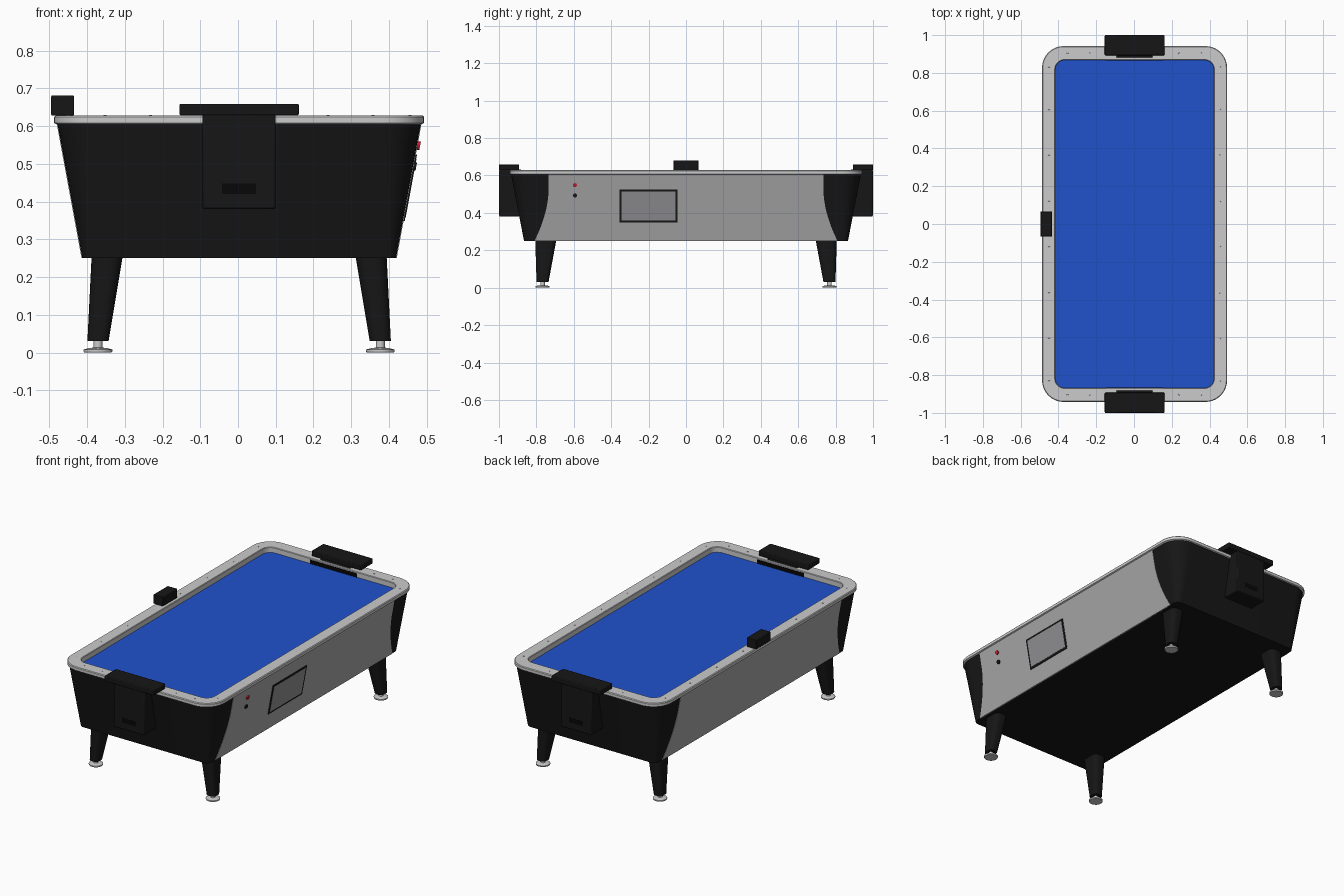
import bpy, bmesh, math
from mathutils import Matrix

if "Cube" in bpy.data.objects:
    bpy.data.objects.remove(bpy.data.objects["Cube"])

CX = 0.003                      # table centre in x
Z_BOT, Z_BODY, Z_RAIL, Z_PLAY = 0.25, 0.605, 0.628, 0.597


def material(name, r, g, b):
    m = bpy.data.materials.new(name)
    m.diffuse_color = (r, g, b, 1)
    m.use_nodes = True
    m.node_tree.nodes["Principled BSDF"].inputs["Base Color"].default_value = m.diffuse_color
    return m


BLACK = material("black", 0.008, 0.008, 0.008)
DARK = material("dark", 0.002, 0.002, 0.002)
SILVER = material("silver", 0.52, 0.52, 0.51)
PANEL = material("panel_grey", 0.40, 0.40, 0.40)
GLASS = material("screen_grey", 0.29, 0.29, 0.30)
BLUE = material("play_blue", 0.014, 0.085, 0.60)
RED = material("red", 0.6, 0.01, 0.03)


def finish(name, bm, mat, bevel=0):
    bmesh.ops.recalc_face_normals(bm, faces=bm.faces[:])
    me = bpy.data.meshes.new(name)
    bm.to_mesh(me)
    bm.free()
    ob = bpy.data.objects.new(name, me)
    bpy.context.collection.objects.link(ob)
    me.materials.append(mat)
    for p in me.polygons:
        p.use_smooth = True
    me.set_sharp_from_angle(angle=math.radians(30))
    if bevel:
        b = ob.modifiers.new("bevel", 'BEVEL')
        b.width, b.segments = bevel, 2
    return ob


def rrect(hx, hy, r, z, cx=CX, cy=0, n=10):
    pts = []
    for k, (sx, sy) in enumerate([(1, 1), (-1, 1), (-1, -1), (1, -1)]):
        for i in range(n + 1):
            a = math.pi / 2 * (k + i / n)
            pts.append((cx + sx * (hx - r) + r * math.cos(a),
                        cy + sy * (hy - r) + r * math.sin(a), z))
    return pts


def loft(name, loops, mat, cap_start=True, cap_end=True, closed=False):
    bm = bmesh.new()
    rings = [[bm.verts.new(p) for p in lp] for lp in loops]
    pairs = list(zip(rings, rings[1:])) + ([(rings[-1], rings[0])] if closed else [])
    for a, b in pairs:
        for i in range(len(a)):
            j = (i + 1) % len(a)
            bm.faces.new((a[i], a[j], b[j], b[i]))
    if cap_start and not closed:
        bm.faces.new(rings[0])
    if cap_end and not closed and len(rings) > 1:
        bm.faces.new(rings[-1])
    return finish(name, bm, mat)


def box(name, x, y, z, mat, bevel=0):
    bm = bmesh.new()
    mid = [(v[0] + v[1]) / 2 for v in (x, y, z)]
    size = [abs(v[1] - v[0]) for v in (x, y, z)]
    bmesh.ops.create_cube(bm, size=1, matrix=Matrix.Translation(mid) @ Matrix.Diagonal((*size, 1)))
    return finish(name, bm, mat, bevel)


def lathe(name, profile, x, y, mat, n=32):
    loops = [[(x + r * math.cos(t * math.tau / n), y + r * math.sin(t * math.tau / n), z)
              for t in range(n)] for r, z in profile]
    return loft(name, loops, mat)


def side_patch(name, pts, s, low, high, mat):
    # prism lying on the sloping side wall; pts are (y, z)
    def at(off):
        return [(CX + s * (0.4155 + (z - Z_BOT) * 0.1845 + off), y, z) for y, z in pts]
    return loft(name, [at(low), at(high)], mat)


# cabinet, tapering to sharper corners at the bottom
loft("cabinet", [rrect(0.4155, 0.866, 0.03, Z_BOT), rrect(0.481, 0.935, 0.11, Z_BODY)],
     BLACK, cap_end=False)

# grey side panels with curved ends
edge = [(0.735 + 0.075 * max(0, (0.52 - z) / 0.27) ** 1.8, z)
        for z in [Z_BOT + (Z_BODY - Z_BOT) * i / 16 for i in range(17)]]
outline = edge + [(-y, z) for y, z in reversed(edge)]
for s, side in ((1, "right"), (-1, "left")):
    side_patch(side + "_side_panel", outline, s, -0.004, 0.002, PANEL)

# top rail and playfield
loft("top_rail", [rrect(0.484, 0.936, 0.109, Z_BODY), rrect(0.490, 0.942, 0.115, Z_BODY + 0.003),
                  rrect(0.490, 0.942, 0.115, Z_RAIL - 0.004), rrect(0.486, 0.938, 0.111, Z_RAIL),
                  rrect(0.423, 0.871, 0.053, Z_RAIL), rrect(0.420, 0.868, 0.05, Z_RAIL - 0.003),
                  rrect(0.420, 0.868, 0.05, 0.585)], SILVER, closed=True)
loft("playfield", [rrect(0.422, 0.87, 0.05, 0.585), rrect(0.422, 0.87, 0.05, Z_PLAY)], BLUE)

# rail screws
screws = [(sx * 0.453, sy * y) for sx in (1, -1) for sy in (1, -1) for y in (0.12, 0.363, 0.605, 0.83)]
screws += [(sx * x, sy * 0.903) for sx in (1, -1) for sy in (1, -1) for x in (0.235, 0.355)]
for x, y in screws:
    lathe("rail_screw", [(0.005, Z_RAIL - 0.002), (0.004, Z_RAIL + 0.001)], CX + x, y, PANEL, 12)

# goal units at both ends
for s, end in ((-1, "front"), (1, "back")):
    box(end + "_goal_box", (CX - 0.097, CX + 0.097), (s * 0.88, s * 0.999), (0.38, 0.632), BLACK, 0.006)
    box(end + "_goal_cap", (CX - 0.158, CX + 0.158), (s * 0.893, s * 1.0), (Z_RAIL, 0.659), BLACK, 0.004)
    box(end + "_puck_return", (CX - 0.045, CX + 0.045), (s * 0.99, s * 0.9995), (0.42, 0.448), DARK)
    box(end + "_goal_slot", (CX - 0.15, CX + 0.15), (s * 0.866, s * 0.88), (Z_PLAY, 0.619), DARK)

# score counter on the left rail
box("score_counter", (-0.495, -0.434), (-0.066, 0.066), (Z_RAIL, 0.681), BLACK, 0.003)

# screen and buttons on the right side
y0, y1, z0, z1, w = -0.355, -0.045, 0.348, 0.524, 0.011
side_patch("screen_frame", [(y0, z0), (y1, z0), (y1, z1), (y0, z1)], 1, 0, 0.005, BLACK)
side_patch("screen", [(y0 + w, z0 + w), (y1 - w, z0 + w), (y1 - w, z1 - w), (y0 + w, z1 - w)],
           1, 0, 0.006, GLASS)
for name, z, mat in (("red_button", 0.548, RED), ("black_button", 0.493, BLACK)):
    ring = [(-0.594 + 0.011 * math.cos(t * math.tau / 24), z + 0.011 * math.sin(t * math.tau / 24))
            for t in range(24)]
    side_patch(name, ring, 1, 0, 0.009, mat)

# splayed tapered legs with levelling feet
for sx, xn in ((-1, "left"), (1, "right")):
    for sy, yn in ((-1, "front"), (1, "back")):
        tag = yn + "_" + xn
        fx, fy = CX + sx * 0.374, sy * 0.767
        loft(tag + "_leg", [rrect(0.028, 0.032, 0.022, 0.03, fx, fy, 6),
                            rrect(0.041, 0.056, 0.03, Z_BOT + 0.001, CX + sx * 0.35, sy * 0.75, 6)], BLACK)
        lathe(tag + "_foot", [(0.036, 0), (0.038, 0.003), (0.038, 0.008), (0.022, 0.012),
                              (0.012, 0.013), (0.012, 0.032)], fx, fy, SILVER)
